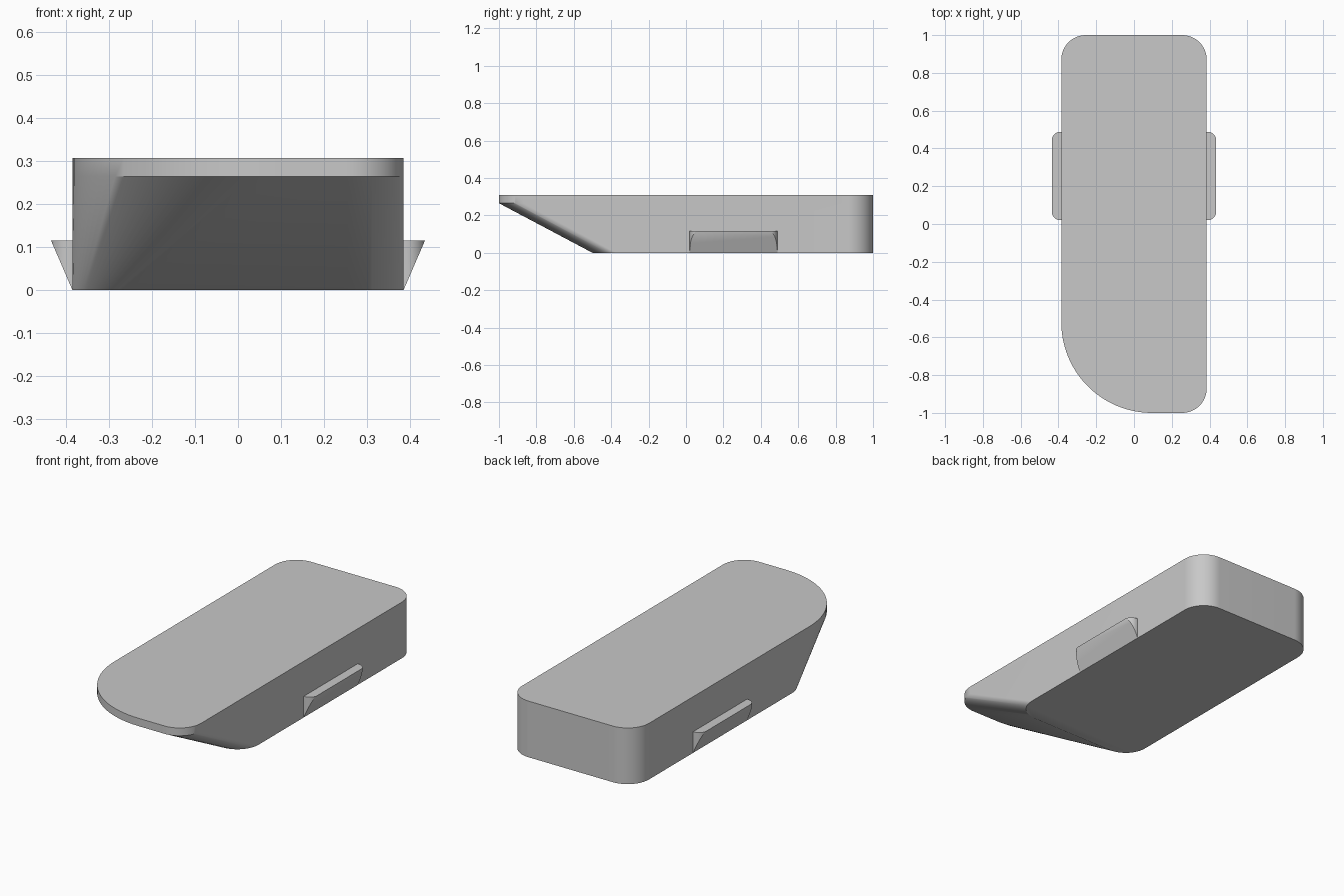
import bpy, bmesh, math

if "Cube" in bpy.data.objects:
    bpy.data.objects.remove(bpy.data.objects["Cube"])

W = 0.385            # half width of the body
R = 0.13             # small corner radius
SEG = 24             # steps per rounded corner

grey = bpy.data.materials.new("plain grey")
grey.diffuse_color = (0.58, 0.58, 0.58, 1)
grey.use_nodes = True
grey.node_tree.nodes["Principled BSDF"].inputs["Base Color"].default_value = grey.diffuse_color


def finish(bm, name):
    bmesh.ops.remove_doubles(bm, verts=bm.verts, dist=1e-5)
    bmesh.ops.recalc_face_normals(bm, faces=bm.faces)
    mesh = bpy.data.meshes.new(name)
    bm.to_mesh(mesh)
    bm.free()
    mesh.materials.append(grey)
    obj = bpy.data.objects.new(name, mesh)
    bpy.context.collection.objects.link(obj)
    bpy.ops.object.select_all(action='DESELECT')
    obj.select_set(True)
    bpy.context.view_layer.objects.active = obj
    bpy.ops.object.shade_smooth_by_angle(angle=math.radians(30))
    return obj


def outline(front, front_left_radius):
    """Rounded rectangle, counter-clockwise, with its own front left radius."""
    corners = [(W - R, 1 - R, R, 0), (-W + R, 1 - R, R, 90),
               (-W + front_left_radius, front + front_left_radius, front_left_radius, 180),
               (W - R, front + R, R, 270)]
    pts = []
    for cx, cy, r, start in corners:
        for i in range(SEG + 1):
            a = math.radians(start + 90 * i / SEG)
            pts.append((cx + r * math.cos(a), cy + r * math.sin(a)))
    return pts


# Body: small base outline lofted to the long top outline, then a straight lip
bm = bmesh.new()
rings = [[bm.verts.new((x, y, z)) for x, y in outline(front, r)]
         for front, r, z in ((-0.5, R, 0), (-1, 0.48, 0.265), (-1, 0.48, 0.308))]
for low, high in zip(rings, rings[1:]):
    n = len(low)
    for i in range(n):
        j = (i + 1) % n
        bm.faces.new((low[i], low[j], high[j], high[i]))
bm.faces.new(rings[0][::-1])
bm.faces.new(rings[-1])
finish(bm, "body")


# Side grips: rounded plates whose outer side slopes in to the base
def side_grip(side, name):
    outer, top, r, y0, y1 = 0.435, 0.116, 0.045, 0.02, 0.488
    arc = [(outer - r + r * math.sin(math.pi / 2 * i / 12),
            r - r * math.cos(math.pi / 2 * i / 12)) for i in range(13)]
    arc = [(W, 0)] + arc
    plan = [(x, y0 + d) for x, d in arc] + [(x, y1 - d) for x, d in reversed(arc)]
    bm = bmesh.new()
    upper = [bm.verts.new((side * x, y, top)) for x, y in plan]
    lower = [bm.verts.new((side * x, y, top * (x - W) / (outer - W))) for x, y in plan]
    bm.faces.new(upper)
    bm.faces.new(lower[::-1])
    half = len(plan) // 2
    for i in range(len(plan) - 1):
        if i == half - 1:
            continue                      # slope meets the top in one edge here
        bm.faces.new((upper[i], upper[i + 1], lower[i + 1], lower[i]))
    finish(bm, name)


side_grip(1, "right_grip")
side_grip(-1, "left_grip")
